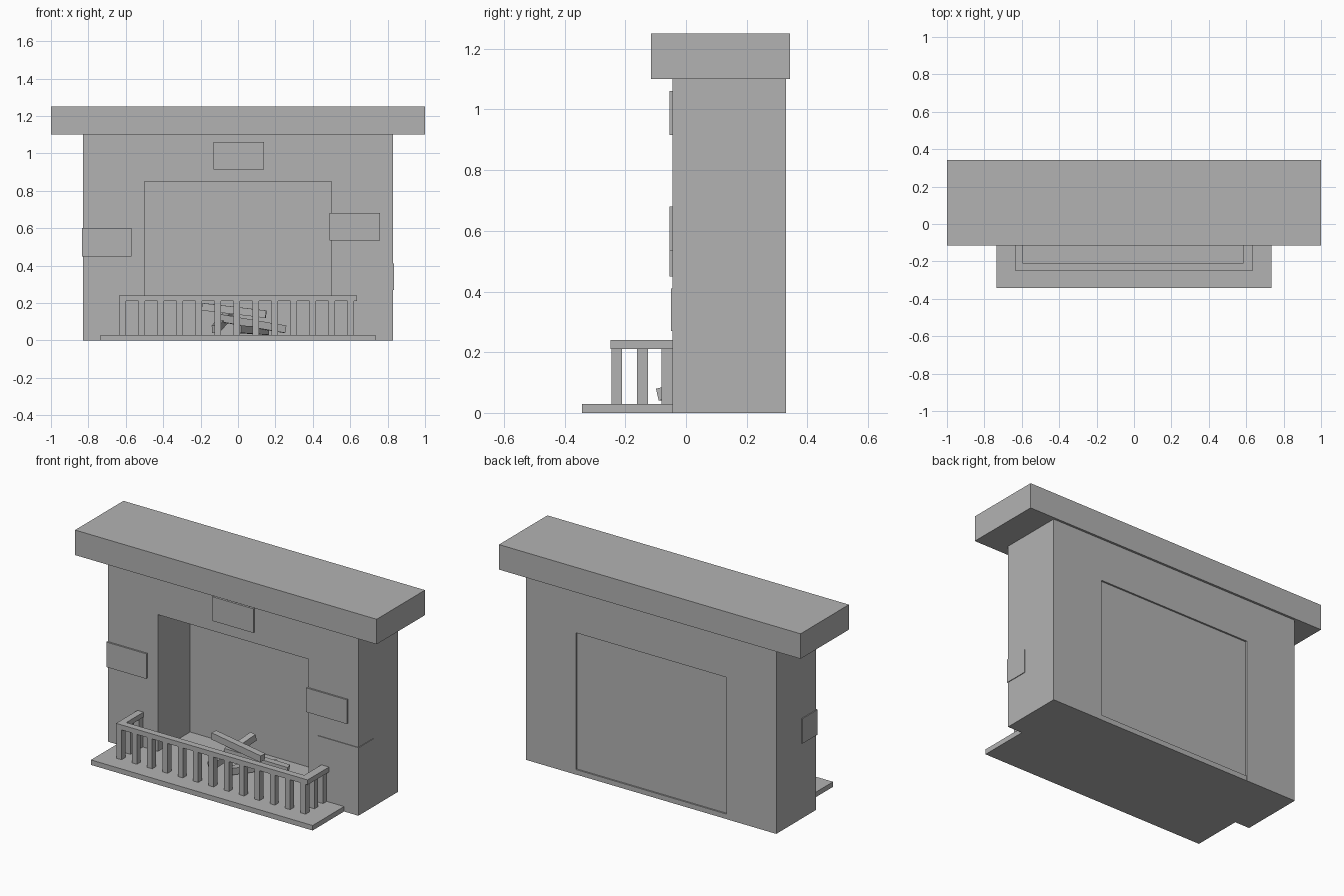
import bpy, bmesh
from mathutils import Vector

cube = bpy.data.objects.get("Cube")
if cube:
    bpy.data.objects.remove(cube, do_unlink=True)

grey = bpy.data.materials.new("stone_grey")
grey.use_nodes = True
COLOUR = (0.45, 0.45, 0.45, 1)
grey.diffuse_color = COLOUR
grey.node_tree.nodes["Principled BSDF"].inputs["Base Color"].default_value = COLOUR


def finish(name, bm):
    bmesh.ops.recalc_face_normals(bm, faces=bm.faces)
    mesh = bpy.data.meshes.new(name)
    bm.to_mesh(mesh)
    bm.free()
    mesh.materials.append(grey)
    obj = bpy.data.objects.new(name, mesh)
    bpy.context.collection.objects.link(obj)
    return obj


def box(name, x, y, z):
    """Box from (min, max) ranges."""
    bm = bmesh.new()
    bmesh.ops.create_cube(bm, size=1)
    for v in bm.verts:
        v.co = [(r[0] + r[1]) / 2 + c * (r[1] - r[0]) for c, r in zip(v.co, (x, y, z))]
    return finish(name, bm)


def prism(name, points, direction):
    """Extrude a flat outline along a direction."""
    bm = bmesh.new()
    face = bm.faces.new([bm.verts.new(p) for p in points])
    out = bmesh.ops.extrude_face_region(bm, geom=[face])
    verts = [g for g in out["geom"] if isinstance(g, bmesh.types.BMVert)]
    bmesh.ops.translate(bm, verts=verts, vec=direction)
    return finish(name, bm)


def log(name, start, end, size=0.04):
    """Square log between two points."""
    a, b = Vector(start), Vector(end)
    obj = box(name, (-size / 2, size / 2), (-size / 2, size / 2), (0, (b - a).length))
    obj.location = a
    obj.rotation_mode = 'QUATERNION'
    obj.rotation_quaternion = (b - a).to_track_quat('Z', 'Y')
    return obj


FRONT, BACK, TOP = -0.045, 0.33, 1.1

# Surround with the fire opening, and the recessed back panel
outline = [(-0.83, 0), (-0.5, 0), (-0.5, 0.85), (0.5, 0.85), (0.5, 0),
           (0.83, 0), (0.83, TOP), (-0.83, TOP)]
prism("surround", [(x, FRONT, z) for x, z in outline], (0, BACK - FRONT, 0))
box("firebox_back", (-0.5, 0.5), (0.26, 0.32), (0, 0.85))

# Mantel and hearth
box("mantel", (-1, 1), (-0.115, 0.343), (TOP, 1.25))
box("hearth", (-0.735, 0.735), (-0.343, BACK - 0.001), (0, 0.03))

# Raised bricks
box("brick_top", (-0.13, 0.14), (-0.055, 0.09), (0.915, 1.06))
box("brick_left_corner", (-0.835, -0.57), (-0.055, 0.09), (0.45, 0.6))
box("brick_right", (0.49, 0.76), (-0.055, 0.09), (0.535, 0.68))
box("brick_right_corner", (0.565, 0.834), (-0.049, 0.095), (0.27, 0.41))

# Fender rail: a U outline with square balusters
rail = [(-0.635, FRONT), (-0.635, -0.248), (0.635, -0.248), (0.635, FRONT),
        (0.585, FRONT), (0.585, -0.208), (-0.595, -0.208), (-0.595, FRONT)]
prism("fender_rail", [(x, y, 0.21) for x, y in rail], (0, 0, 0.03))
for i in range(13):
    x = -0.617 + i * 0.1017
    box(f"front_baluster_{i + 1}", (x - 0.017, x + 0.017), (-0.246, -0.211), (0.03, 0.21))
for side, x in (("right", -0.617), ("left", 0.603)):
    for i, y in enumerate((-0.144, -0.062)):
        box(f"{side}_baluster_{i + 1}", (x - 0.017, x + 0.017),
            (y - 0.018, y + 0.018), (0.03, 0.21))

# Stacked logs
log("log_top", (-0.19, 0.04, 0.18), (0.15, 0.02, 0.14))
log("log_middle", (-0.1, 0.02, 0.12), (0.25, 0.12, 0.06))
log("log_crossing", (-0.12, -0.09, 0.06), (-0.05, 0.22, 0.14))
log("log_low", (0.0, -0.07, 0.06), (0.15, 0.16, 0.05))
